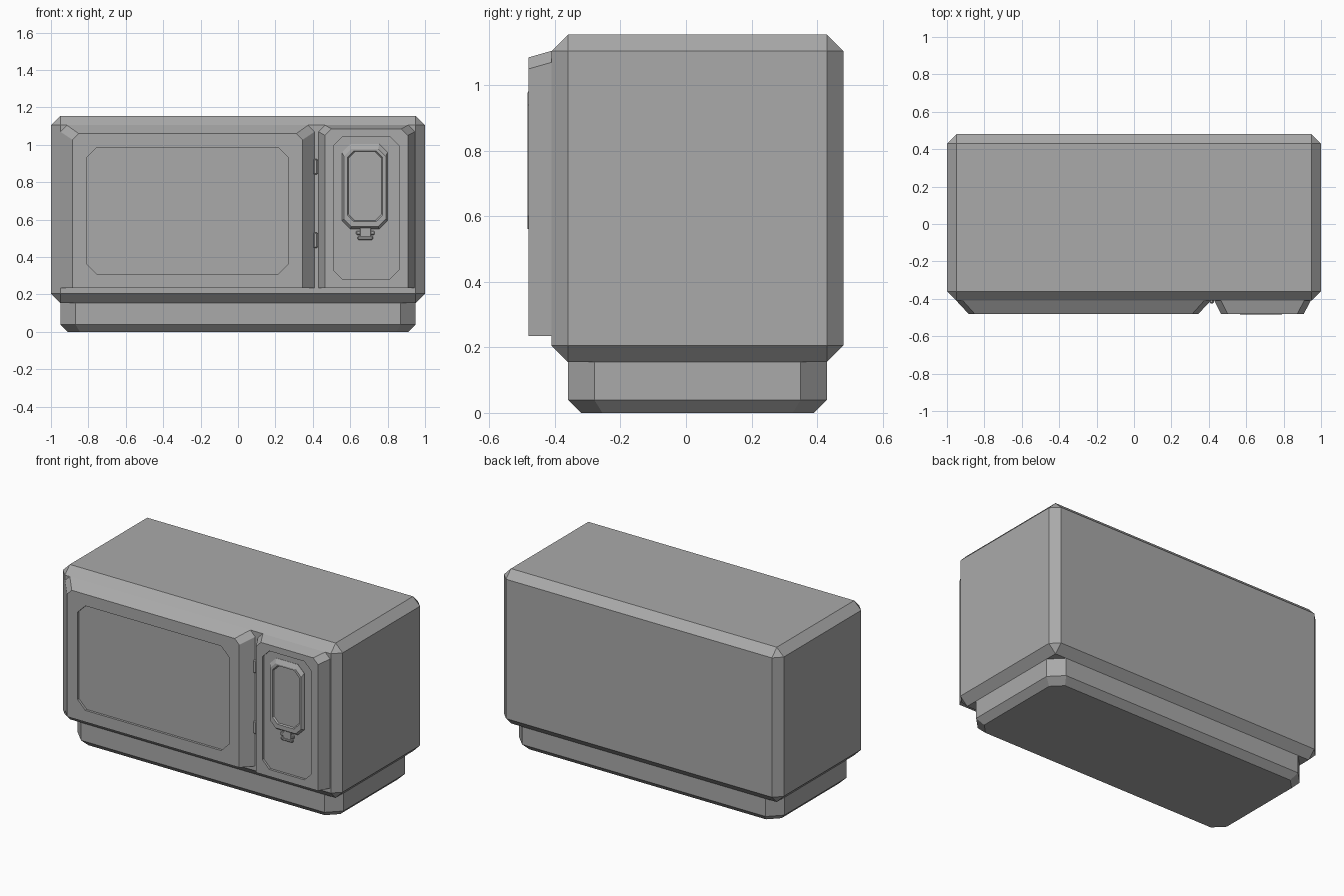
import bpy, bmesh

cube = bpy.data.objects.get("Cube")
if cube:
    bpy.data.objects.remove(cube, do_unlink=True)

grey = bpy.data.materials.new("plain grey")
grey.use_nodes = True
colour = (0.4, 0.4, 0.4, 1)
grey.diffuse_color = colour
grey.node_tree.nodes["Principled BSDF"].inputs["Base Color"].default_value = colour


def finish(bm, name):
    bmesh.ops.recalc_face_normals(bm, faces=bm.faces[:])
    mesh = bpy.data.meshes.new(name)
    bm.to_mesh(mesh)
    bm.free()
    mesh.materials.append(grey)
    obj = bpy.data.objects.new(name, mesh)
    bpy.context.collection.objects.link(obj)
    return obj


def outline(a0, a1, b0, b1, top, low=None):
    """Rectangle with cut corners; low is the cut of the lower corners."""
    low = top if low is None else low
    pts = [(a0, b1 - top), (a0 + top, b1), (a1 - top, b1), (a1, b1 - top)]
    if low:
        return pts + [(a1, b0 + low), (a1 - low, b0), (a0 + low, b0), (a0, b0 + low)]
    return pts + [(a1, b0), (a0, b0)]


def loft(name, rings, axis="y"):
    """Skin a stack of (level, outline) rings and cap both ends."""
    bm = bmesh.new()
    loops = []
    for level, pts in rings:
        loops.append([bm.verts.new((a, level, b) if axis == "y" else (a, b, level))
                      for a, b in pts])
    for lower, upper in zip(loops, loops[1:]):
        for i in range(len(lower)):
            j = (i + 1) % len(lower)
            bm.faces.new((lower[i], lower[j], upper[j], upper[i]))
    bm.faces.new(loops[0])
    bm.faces.new(loops[-1])
    return finish(bm, name)


def box(name, x, y, z, bevel=0.0):
    bm = bmesh.new()
    bmesh.ops.create_cube(bm, size=1)
    for v in bm.verts:
        for k, (lo, hi) in enumerate((x, y, z)):
            v.co[k] = (lo + hi) / 2 + v.co[k] * (hi - lo)
    if bevel:
        bmesh.ops.bevel(bm, geom=bm.edges[:], offset=bevel, segments=1,
                        profile=0.5, affect="EDGES")
    return finish(bm, name)


def recess(obj, pts, depth):
    """Sink a shallow cut-corner pocket into a front face."""
    cutter = loft("cutter", [(FRONT - 0.05, pts), (FRONT + depth, pts)])
    cutter.hide_render = True
    mod = obj.modifiers.new("pocket", "BOOLEAN")
    mod.operation, mod.solver, mod.object = "DIFFERENCE", "EXACT", cutter
    bpy.context.view_layer.objects.active = obj
    bpy.ops.object.modifier_apply(modifier=mod.name)
    bpy.data.objects.remove(cutter, do_unlink=True)


FRONT, FACE, INSIDE = -0.48, -0.41, -0.39

# Main casing and the recessed plinth under it
box("casing", (-1, 1), (FACE, 0.48), (0.155, 1.155), bevel=0.05)
plinth = outline(-0.95, 0.95, -0.36, 0.43, 0.08)
loft("plinth", [(0, outline(-0.91, 0.91, -0.32, 0.39, 0.065)),
                (0.04, plinth), (0.18, plinth)], axis="z")

# Door with sloping sides and a sunken window
back = outline(-0.95, 0.41, 0.235, 1.105, 0.035, 0)
door = loft("door", [(INSIDE, back), (FACE, back),
                     (FRONT, outline(-0.885, 0.345, 0.235, 1.06, 0.033, 0))])
recess(door, outline(-0.81, 0.27, 0.31, 0.985, 0.055), 0.015)

# Control panel with its sunken field
back = outline(0.43, 0.945, 0.235, 1.105, 0.035, 0)
panel = loft("control_panel", [(INSIDE, back), (FACE, back),
                               (FRONT, outline(0.465, 0.908, 0.235, 1.085, 0.035, 0))])
recess(panel, outline(0.51, 0.86, 0.28, 1.045, 0.05), 0.015)

# Raised keypad frame with a sunken centre
pad = outline(0.555, 0.80, 0.55, 1.005, 0.045)
loft("keypad", [(-0.455, pad), (-0.467, pad),
                (-0.483, outline(0.566, 0.79, 0.562, 0.978, 0.04)),
                (-0.483, outline(0.585, 0.773, 0.59, 0.968, 0.035)),
                (-0.474, outline(0.59, 0.768, 0.595, 0.963, 0.035))])

# Latch below the keypad
box("latch_stem", (0.652, 0.712), (-0.476, -0.455), (0.505, 0.56), bevel=0.004)
box("latch_bar", (0.632, 0.73), (-0.473, -0.455), (0.518, 0.54), bevel=0.004)
box("latch_grip", (0.64, 0.722), (-0.478, -0.455), (0.492, 0.512), bevel=0.005)

# Two hinges in the gap between door and panel
for label, z in (("upper", 0.883), ("lower", 0.49)):
    box(label + "_hinge", (0.403, 0.427), (-0.425, -0.4), (z - 0.042, z + 0.042),
        bevel=0.006)
